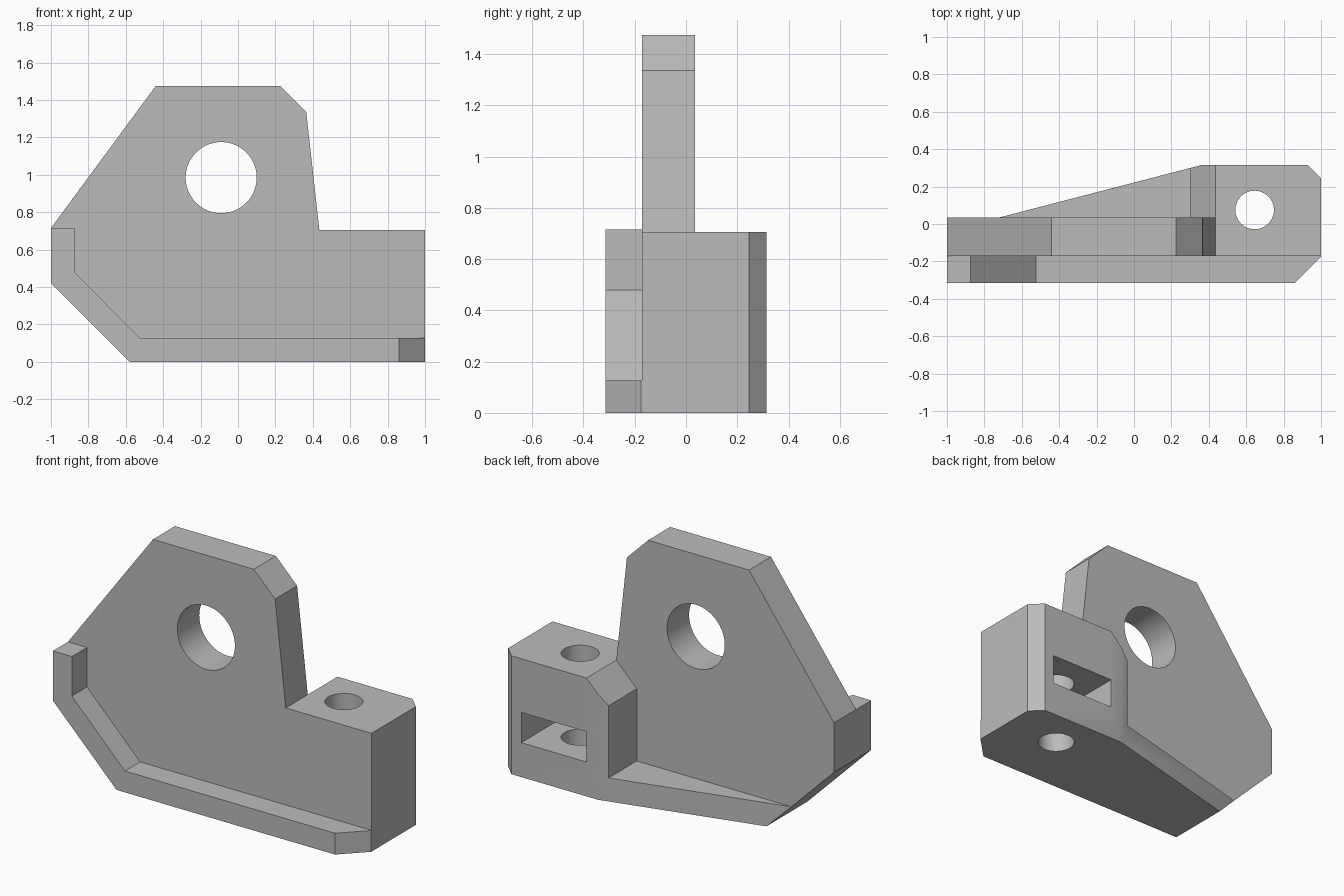
import bpy, bmesh, math
from mathutils import Matrix, Vector

cube = bpy.data.objects.get("Cube")
if cube:
    bpy.data.objects.remove(cube, do_unlink=True)

grey = bpy.data.materials.new("plain grey")
grey.use_nodes = True
colour = (0.5, 0.5, 0.5, 1)
grey.diffuse_color = colour
grey.node_tree.nodes["Principled BSDF"].inputs["Base Color"].default_value = colour


def add_object(name, bm):
    bmesh.ops.recalc_face_normals(bm, faces=bm.faces)
    mesh = bpy.data.meshes.new(name)
    bm.to_mesh(mesh)
    bm.free()
    mesh.materials.append(grey)
    obj = bpy.data.objects.new(name, mesh)
    bpy.context.collection.objects.link(obj)
    return obj


def prism(name, outline, axis, start, end):
    """Extrude an outline: (x, z) points along Y, or (x, y) points along Z."""
    bm = bmesh.new()
    place = (lambda a, b: (a, start, b)) if axis == "Y" else (lambda a, b: (a, b, start))
    face = bm.faces.new([bm.verts.new(place(*p)) for p in outline])
    step = Vector((0, end - start, 0)) if axis == "Y" else Vector((0, 0, end - start))
    new = bmesh.ops.extrude_face_region(bm, geom=[face], use_keep_orig=True)["geom"]
    bmesh.ops.translate(bm, vec=step, verts=[v for v in new if isinstance(v, bmesh.types.BMVert)])
    return add_object(name, bm)


def cylinder(name, centre, radius, depth, rotation=Matrix()):
    bm = bmesh.new()
    bmesh.ops.create_cone(bm, cap_ends=True, segments=64, radius1=radius, radius2=radius,
                          depth=depth, matrix=Matrix.Translation(centre) @ rotation)
    return add_object(name, bm)


def combine(target, tool, operation):
    mod = target.modifiers.new(operation, "BOOLEAN")
    mod.operation, mod.solver, mod.object = operation, "EXACT", tool
    bpy.ops.object.select_all(action="DESELECT")
    bpy.context.view_layer.objects.active = target
    target.select_set(True)
    bpy.ops.object.modifier_apply(modifier=mod.name)
    bpy.data.objects.remove(tool, do_unlink=True)


# Upright plate
bracket = prism("bracket", [(-1, .42), (-.58, 0), (1, 0), (1, .705), (.435, .705), (.365, 1.335),
                            (.225, 1.475), (-.44, 1.475), (-1, .715)], "Y", -.172, .035)

# Raised rim along the lower front edge
rim = prism("rim", [(-1, .42), (-.58, 0), (1, 0), (1, .127), (-.525, .127), (-.875, .48),
                    (-.875, .715), (-1, .715)], "Y", -.4, -.1)
combine(bracket, rim, "UNION")

# Rear mounting block with its low tapering gusset
block = prism("block", [(-.72, .14), (-.58, 0), (1, 0), (1, .705), (.435, .705), (.3, .57),
                        (.3, .14)], "Y", 0, .4)
combine(bracket, block, "UNION")

# Plan outline trims the chamfered corners and the slanted gusset wall
plan = prism("plan", [(-1.1, -.315), (.86, -.315), (1.1, -.075), (1.1, .145), (.93, .315),
                      (.36, .315), (-.72, .035), (-.8, .1), (-1.1, .1)], "Z", -.1, 1.6)
combine(bracket, plan, "INTERSECT")

# Large plate hole, vertical bolt hole and nut slot
turn = Matrix.Rotation(math.pi / 2, 4, "X")
combine(bracket, cylinder("plate_hole", (-.09, -.07, .985), .19, 1, turn), "DIFFERENCE")
combine(bracket, cylinder("bolt_hole", (.645, .075, .35), .103, 1), "DIFFERENCE")
slot = prism("slot", [(.435, .205), (.865, .205), (.865, .385), (.435, .385)], "Y", -.14, .5)
combine(bracket, slot, "DIFFERENCE")

# Smooth round holes and shallow angles, keep hard edges
for face in bracket.data.polygons:
    face.material_index = 0
bracket.select_set(True)
bpy.context.view_layer.objects.active = bracket
bpy.ops.object.shade_smooth_by_angle(angle=math.radians(30))
